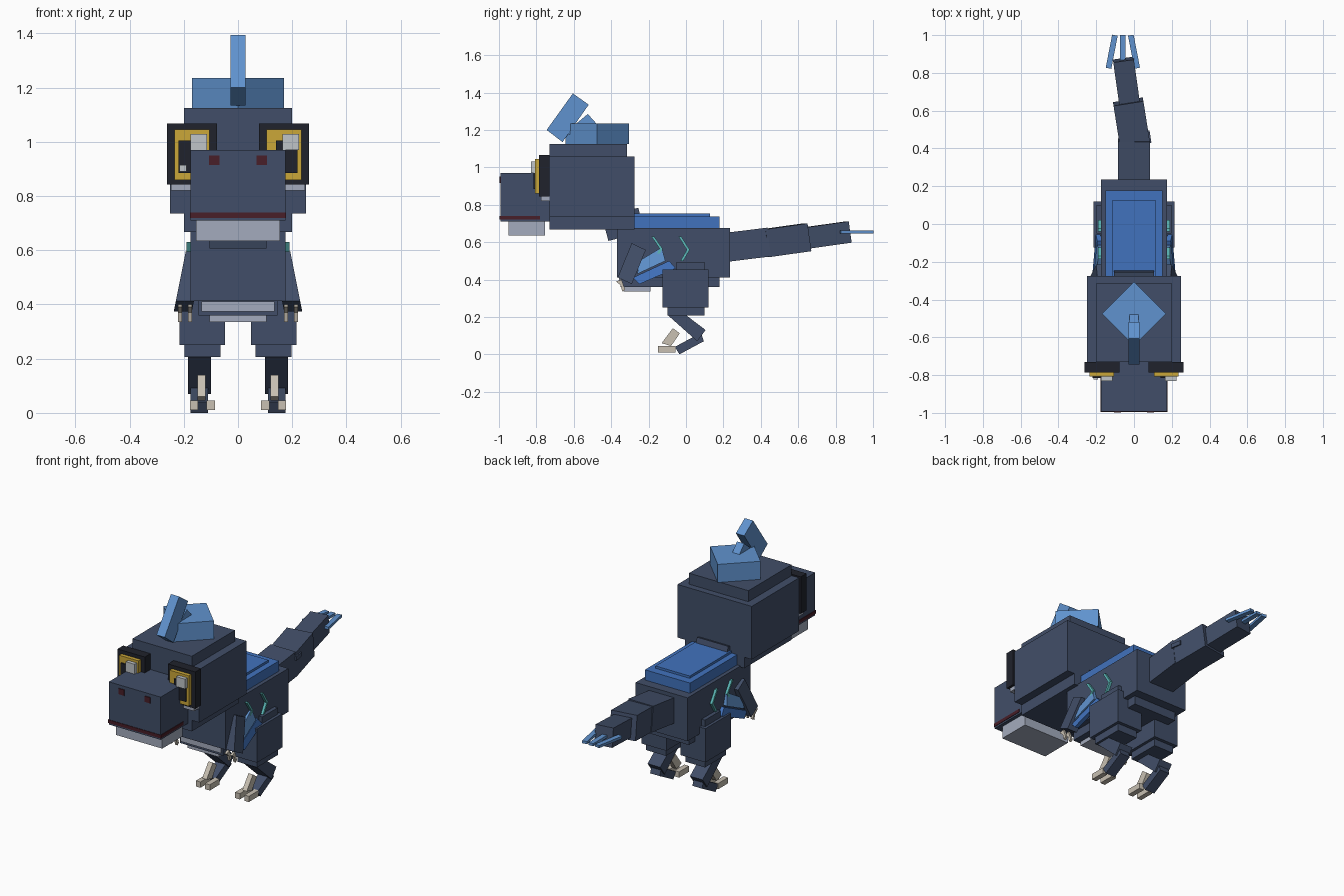
import bpy, bmesh, math
from mathutils import Euler, Vector

if "Cube" in bpy.data.objects:
    bpy.data.objects.remove(bpy.data.objects["Cube"])


def mat(name, r, g, b):
    m = bpy.data.materials.new(name)
    m.diffuse_color = (r, g, b, 1)
    m.use_nodes = True
    m.node_tree.nodes["Principled BSDF"].inputs["Base Color"].default_value = m.diffuse_color
    return m


NAVY = mat("slate_navy", .053, .076, .138)
BLACK = mat("near_black", .014, .016, .025)
BLUE = mat("back_blue", .053, .17, .51)
SKY = mat("crest_blue", .117, .29, .62)
GREY = mat("pale_grey", .37, .41, .51)
WHITE = mat("eye_white", .53, .56, .58)
GOLD = mat("eye_gold", .60, .39, .04)
CREAM = mat("claw_cream", .58, .53, .45)
TEAL = mat("stripe_teal", .11, .50, .50)
RED = mat("mouth_red", .065, .013, .021)


def finish(name, bm, m):
    bmesh.ops.recalc_face_normals(bm, faces=bm.faces)
    me = bpy.data.meshes.new(name)
    bm.to_mesh(me)
    bm.free()
    me.materials.append(m)
    ob = bpy.data.objects.new(name, me)
    bpy.context.collection.objects.link(ob)


def slab(name, quad, x0, x1, m, splay=0, pair=False):
    """Side outline (y, z) extruded from x0 to x1; splay leans it outward going down."""
    for s in ((1, -1) if pair else (1,)):
        bm = bmesh.new()
        a, b = [[bm.verts.new((s * (x + splay * (.6 - z)), y, z)) for y, z in quad] for x in (x0, x1)]
        bm.faces.new(a)
        bm.faces.new(b)
        n = len(quad)
        for i in range(n):
            j = (i + 1) % n
            bm.faces.new((a[i], a[j], b[j], b[i]))
        finish(name + (("_right", "_left")[s < 0] if pair else ""), bm, m)


def box(name, x, y, z, m, pair=False):
    """Axis aligned box given by (min, max) ranges."""
    slab(name, [(y[0], z[0]), (y[1], z[0]), (y[1], z[1]), (y[0], z[1])], x[0], x[1], m, 0, pair)


def turned(name, centre, size, rot, m):
    """Box turned by Euler degrees."""
    bm = bmesh.new()
    bmesh.ops.create_cube(bm, size=1)
    r = Euler([math.radians(d) for d in rot]).to_matrix()
    for v in bm.verts:
        v.co = r @ Vector(c * d for c, d in zip(v.co, size)) + Vector(centre)
    finish(name, bm, m)


# Head
box("head", (-.25, .25), (-.73, -.275), (.735, 1.058), NAVY)
box("head_base", (-.2, .2), (-.73, -.275), (.668, .735), NAVY)
box("head_cap", (-.2, .2), (-.73, -.315), (1.058, 1.125), NAVY)
box("snout", (-.175, .175), (-.993, -.73), (.71, .97), NAVY)
box("lower_jaw", (-.155, .155), (-.95, -.755), (.635, .71), GREY)
box("mouth_line", (-.178, .178), (-.996, -.78), (.72, .74), RED)
box("nostril", (.068, .107), (-.998, -.99), (.915, .95), RED, True)
box("cheek", (.12, .247), (-.775, -.73), (.82, .86), GREY, True)

# Eyes
box("eye_frame", (.078, .262), (-.785, -.73), (.843, 1.067), BLACK, True)
box("eye_iris", (.105, .235), (-.808, -.785), (.86, 1.045), GOLD, True)
box("eye_pupil", (.14, .22), (-.816, -.806), (.885, 1.005), BLACK, True)
for side, x in (("left", -.175), ("right", .165)):
    box("eye_glint_" + side, (x, x + .06), (-.83, -.806), (.97, 1.03), WHITE)
    box("eye_spot_" + side, (x - .04, x - .015), (-.824, -.806), (.89, .915), WHITE)

# Crest
turned("crest_base", (0, -.475, 1.18), (.24, .24, .11), (0, 0, 45), SKY)
slab("crest_stem", [(-.525, 1.285), (-.48, 1.235), (-.58, 1.14), (-.64, 1.19)], -.024, .024, SKY)
slab("crest_plume", [(-.605, 1.395), (-.52, 1.335), (-.66, 1.135), (-.745, 1.2)], -.028, .028, SKY)

# Neck and body
turned("neck", (0, -.335, .695), (.21, .2, .13), (15, 0, 0), NAVY)
box("body", (-.175, .175), (-.37, .235), (.412, .676), NAVY)
box("belly", (-.145, .145), (-.35, .18), (.36, .412), NAVY)
box("chest_plate", (-.135, .135), (-.358, -.2), (.375, .411), GREY)
box("belly_plate", (-.105, .105), (-.335, -.19), (.335, .38), GREY)
box("back_plate", (-.152, .152), (-.32, .178), (.676, .738), BLUE)
box("back_plate_top", (-.115, .115), (-.31, .128), (.738, .752), BLUE)

# Zigzag flank stripes
for i, y in enumerate((-.185, -.04)):
    d = .006 * i
    slab(f"flank_stripe_{i}", [(y, .63), (y + .015, .63), (y + .06, .565 - d), (y + .025, .505 - d),
                               (y + .01, .505 - d), (y + .044, .565 - d)], .173, .19, TEAL, 0, True)

# Tail
turned("tail_base", (0, .335, .587), (.168, .22, .155), (7, 0, 0), NAVY)
turned("tail_middle", (-.013, .535, .61), (.16, .23, .15), (8, 0, 9), NAVY)
turned("tail_end", (-.04, .755, .638), (.11, .235, .115), (8, 0, 8), NAVY)
for i, x in enumerate((-.02, .07)):
    turned(f"tail_spike_{i}", (x, .46, .638), (.035, .065, .025), (0, 0, 9), NAVY)
turned("tail_feather_left", (-.118, .912, .655), (.03, .178, .016), (0, 0, -11), SKY)
turned("tail_feather_middle", (-.06, .92, .655), (.03, .16, .016), (0, 0, 0), SKY)
turned("tail_feather_right", (0, .912, .655), (.03, .178, .016), (0, 0, 11), SKY)

# Arms with feathers and claws
slab("arm", [(-.29, .595), (-.215, .558), (-.29, .375), (-.365, .412)], .125, .192, NAVY, .2, True)
slab("arm_feather_upper", [(-.25, .5), (-.13, .572), (-.11, .5), (-.26, .43)], .155, .178, SKY, .2, True)
slab("arm_feather_lower", [(-.285, .41), (-.09, .5), (-.055, .46), (-.25, .375)], .15, .174, BLUE, .2, True)
for i, x in enumerate((.17, .207)):
    slab(f"hand_claw_{i}", [(-.375, .39), (-.345, .4), (-.325, .345), (-.34, .335), (-.35, .37)],
         x, x + .015, CREAM, 0, True)

# Legs
box("hip", (.1, .198), (-.05, .1), (.45, .495), NAVY, True)
box("thigh", (.048, .215), (-.125, .12), (.25, .455), NAVY, True)
box("knee", (.065, .198), (-.1, .1), (.207, .25), NAVY, True)
slab("shin", [(-.1, .212), (-.02, .225), (.105, .13), (.06, .07)], .1, .185, NAVY, 0, True)
slab("foot", [(-.06, .04), (.08, .115), (.095, .07), (-.035, 0)], .11, .175, NAVY, 0, True)
slab("front_claw", [(-.13, .06), (-.07, .14), (-.033, .112), (-.08, .045)], .12, .15, CREAM, 0, True)
box("inner_toe", (.085, .117), (-.15, -.055), (.01, .045), CREAM, True)
box("outer_toe", (.148, .178), (-.15, -.055), (.01, .045), CREAM, True)
